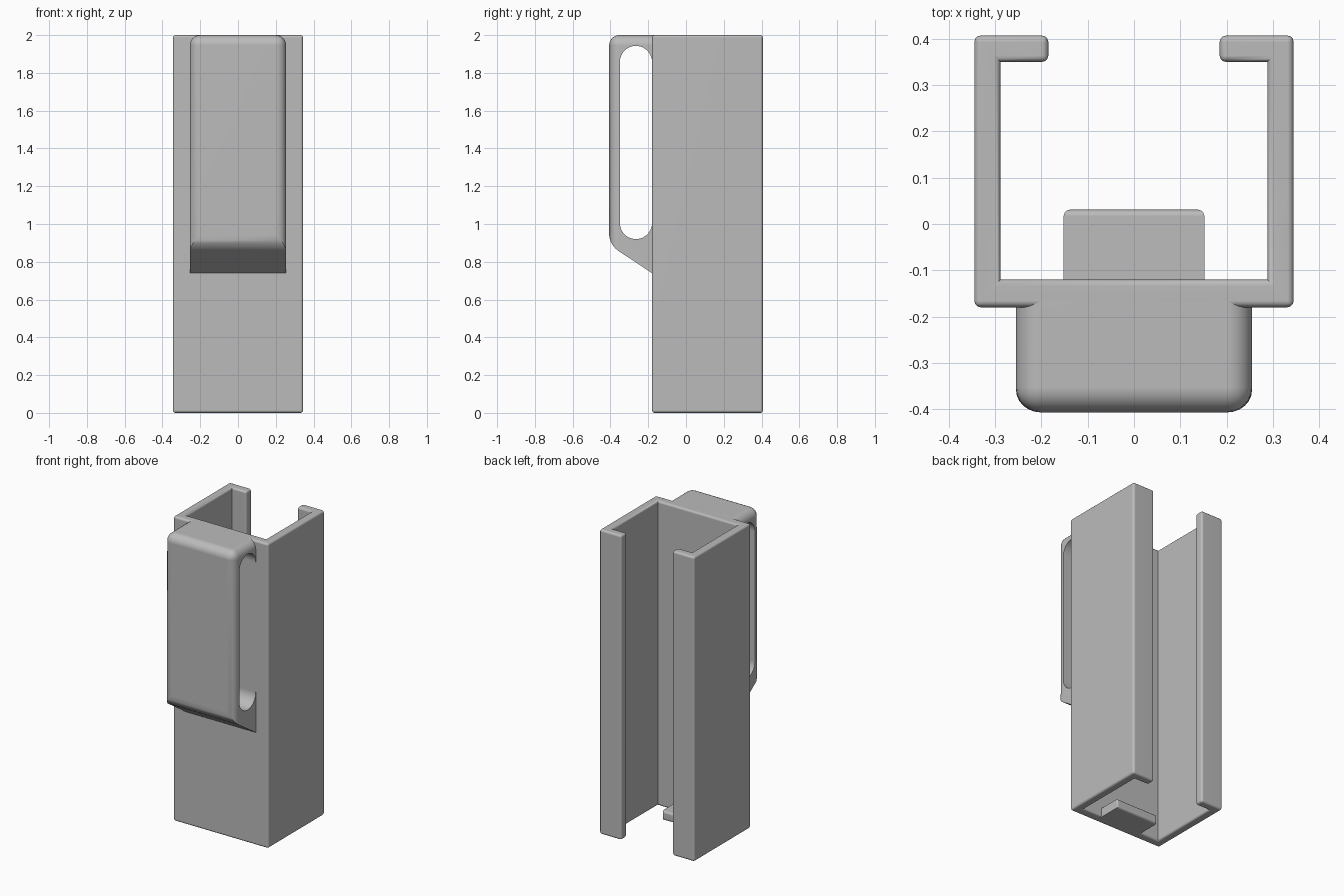
import bpy, bmesh, math
from mathutils import Vector

if "Cube" in bpy.data.objects:
    bpy.data.objects.remove(bpy.data.objects["Cube"])

grey = bpy.data.materials.new("plain_grey")
grey.diffuse_color = (0.5, 0.5, 0.5, 1)
grey.use_nodes = True
grey.node_tree.nodes["Principled BSDF"].inputs["Base Color"].default_value = grey.diffuse_color


def prism(name, points, direction, bevel=0.0, segments=4, choose=None):
    """Extrude a closed outline along a direction and round the chosen edges."""
    bm = bmesh.new()
    face = bm.faces.new([bm.verts.new(p) for p in points])
    ext = bmesh.ops.extrude_face_region(bm, geom=[face])
    moved = [v for v in ext["geom"] if isinstance(v, bmesh.types.BMVert)]
    bmesh.ops.translate(bm, verts=moved, vec=direction)
    bmesh.ops.recalc_face_normals(bm, faces=bm.faces)
    if bevel:
        edges = [e for e in bm.edges if choose(e)]
        bmesh.ops.bevel(bm, geom=edges, offset=bevel, segments=segments,
                        profile=0.5, affect='EDGES', clamp_overlap=False)
    mesh = bpy.data.meshes.new(name)
    bm.to_mesh(mesh)
    bm.free()
    obj = bpy.data.objects.new(name, mesh)
    bpy.context.collection.objects.link(obj)
    mesh.materials.append(grey)
    return obj


def finish(obj):
    """Smooth the rounded edges while flat faces stay flat."""
    bpy.ops.object.select_all(action='DESELECT')
    obj.select_set(True)
    bpy.context.view_layer.objects.active = obj
    bpy.ops.object.shade_smooth_by_angle(angle=math.radians(35))
    weighted = obj.modifiers.new("weighted_normals", 'WEIGHTED_NORMAL')
    weighted.keep_sharp = True


# Channel: C-shaped profile, open at the back, with rounded outer edges
half = [(0.345, -0.18), (0.345, 0.407), (0.185, 0.407),
        (0.185, 0.35), (0.288, 0.35), (0.288, -0.12)]
outline = half + [(-x, y) for x, y in reversed(half)]
channel = prism("channel", [(x, y, 0) for x, y in outline], (0, 0, 2), 0.014, 3,
                lambda e: e.calc_face_angle_signed() > 0.1)
finish(channel)

# Stop ledge: low tab at the foot of the front wall
w = 0.152
ledge = prism("stop_ledge",
              [(-w, -0.14, 0), (w, -0.14, 0), (w, 0.031, 0), (-w, 0.031, 0)],
              (0, 0, 0.06), 0.014, 3,
              lambda e: all(v.co.y > 0 for v in e.verts))
finish(ledge)

# Belt clip: side profile pulled across the width
w = 0.255
profile = [(-0.165, 2.0), (-0.407, 2.0), (-0.407, 0.89),
           (-0.18, 0.74), (-0.165, 0.74)]


def clip_edge(e):
    a, b = (v.co for v in e.verts)
    on_front = a.y < -0.4 and b.y < -0.4
    on_top = a.z > 1.99 and b.z > 1.99 and min(a.y, b.y) < -0.4
    return on_front or on_top


clip = prism("belt_clip", [(-w, y, z) for y, z in profile], (2 * w, 0, 0),
             0.054, 6, clip_edge)

# Slot through the clip: capsule with round ends
r, mid, low, high = 0.085, -0.265, 1.005, 1.858
n = 20
capsule = [(-0.5, mid + r * math.cos(math.pi * i / n), high + r * math.sin(math.pi * i / n))
           for i in range(n + 1)]
capsule += [(-0.5, mid - r * math.cos(math.pi * i / n), low - r * math.sin(math.pi * i / n))
            for i in range(n + 1)]
cutter = prism("slot_cutter", capsule, (1, 0, 0))
cutter.hide_render = True
cut = clip.modifiers.new("slot", 'BOOLEAN')
cut.operation = 'DIFFERENCE'
cut.solver = 'EXACT'
cut.object = cutter
bpy.context.view_layer.objects.active = clip
bpy.ops.object.modifier_apply(modifier="slot")
bpy.data.objects.remove(cutter)
finish(clip)
